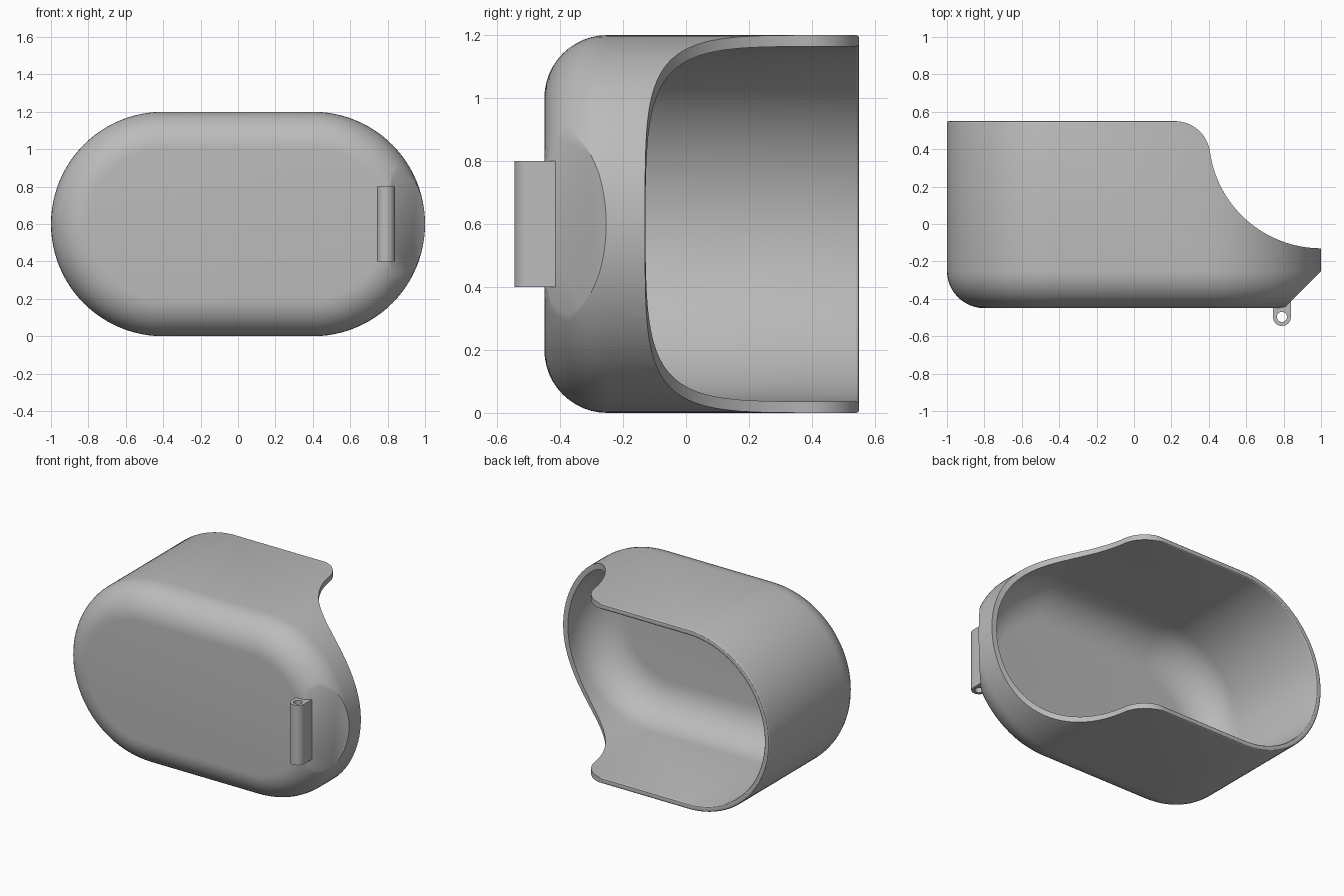
import bpy, bmesh
from math import sin, cos, pi, radians, atan2

if "Cube" in bpy.data.objects:
    bpy.data.objects.remove(bpy.data.objects["Cube"], do_unlink=True)

grey = bpy.data.materials.new("plain grey")
grey.use_nodes = True
grey.diffuse_color = (0.5, 0.5, 0.5, 1)
grey.node_tree.nodes["Principled BSDF"].inputs["Base Color"].default_value = (0.5, 0.5, 0.5, 1)


def arc(cx, cy, r, a0, a1, n):
    """Points along an arc, angles in degrees."""
    angles = [radians(a0 + (a1 - a0) * i / n) for i in range(n + 1)]
    return [(cx + r * cos(a), cy + r * sin(a)) for a in angles]


def make_object(name, bm):
    bmesh.ops.recalc_face_normals(bm, faces=bm.faces)
    mesh = bpy.data.meshes.new(name)
    bm.to_mesh(mesh)
    bm.free()
    mesh.materials.append(grey)
    ob = bpy.data.objects.new(name, mesh)
    bpy.context.collection.objects.link(ob)
    return ob


def prism(name, outline, z0, z1):
    """Extrude an xy outline between two heights."""
    bm = bmesh.new()
    face = bm.faces.new([bm.verts.new((x, y, z0)) for x, y in outline])
    top = bmesh.ops.extrude_face_region(bm, geom=[face])["geom"]
    verts = [v for v in top if isinstance(v, bmesh.types.BMVert)]
    bmesh.ops.translate(bm, verts=verts, vec=(0, 0, z1 - z0))
    return make_object(name, bm)


def stadium_ring(bm, inset, y):
    """One cross-section: two half circles joined by straight sides."""
    r = 0.6 - inset
    pts = arc(0.4, 0.6, r, -90, 90, 48) + arc(-0.4, 0.6, r, 90, 270, 48)
    return [bm.verts.new((x, y, z)) for x, z in pts]


def cut(ob, cutter):
    mod = ob.modifiers.new("cut", "BOOLEAN")
    mod.operation = "DIFFERENCE"
    mod.solver = "EXACT"
    mod.object = cutter
    activate(ob)
    bpy.ops.object.modifier_apply(modifier=mod.name)
    bpy.data.objects.remove(cutter, do_unlink=True)


def activate(ob):
    bpy.ops.object.select_all(action="DESELECT")
    ob.select_set(True)
    bpy.context.view_layer.objects.active = ob


def smooth(ob):
    activate(ob)
    bpy.ops.object.shade_smooth_by_angle(angle=radians(30))


# Hollow cup: (inset, y) wall profile from outer floor, over the rim, to inner floor
wall, floor_in, r_in = 0.036, -0.41, 0.24
profile = arc(0.2, -0.25, 0.2, 270, 180, 12)
profile += arc(0.01, 0.54, 0.01, 180, 90, 3)
profile += arc(wall - 0.01, 0.54, 0.01, 90, 0, 3)
profile += arc(wall + r_in, floor_in + r_in, r_in, 180, 270, 12)
bm = bmesh.new()
rings = [stadium_ring(bm, inset, y) for inset, y in profile]
for a, b in zip(rings, rings[1:]):
    for i in range(len(a)):
        j = (i + 1) % len(a)
        bm.faces.new((a[i], a[j], b[j], b[i]))
bm.faces.new(rings[0])
bm.faces.new(rings[-1])
cup = make_object("cup_shell", bm)

# Swept side opening: rounded shoulder flowing into a concave curve
turn = atan2(0.11, 0.782) * 180 / pi
opening = arc(0.218, 0.36, 0.19, 88, turn, 14)
opening += arc(1.0, 0.47, 0.6, 180 + turn, 270, 32)[1:]
opening += [(1.3, -0.13), (1.3, 0.8), (0.2247, 0.8)]
cut(cup, prism("opening_cutter", opening, -0.2, 1.4))

# Flat chamfer on the front corner
cut(cup, prism("chamfer_cutter", [(0.703, -0.55), (1.103, -0.15), (1.3, -0.55)], -0.2, 1.4))
smooth(cup)

# Hinge lug with a pin hole
lug = arc(0.791, -0.497, 0.048, 180, 360, 20) + [(0.839, -0.405), (0.8, -0.43), (0.743, -0.43)]
hinge = prism("hinge_lug", lug, 0.4, 0.8)
cut(hinge, prism("pin_hole_cutter", arc(0.791, -0.497, 0.027, 0, 345, 23), 0.3, 0.9))
smooth(hinge)
